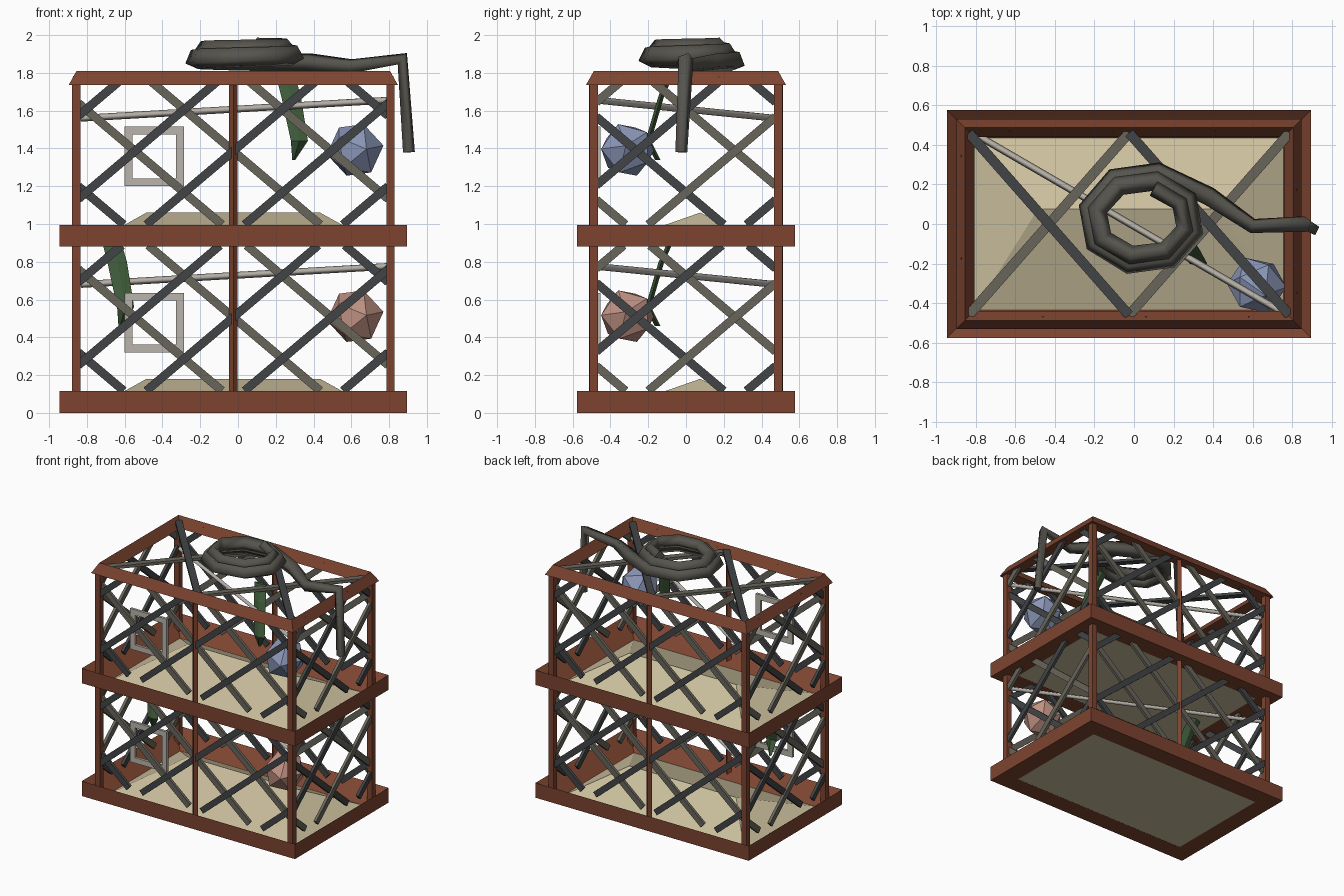
import bpy, bmesh, math
from mathutils import Vector, Matrix

if "Cube" in bpy.data.objects:
    bpy.data.objects.remove(bpy.data.objects["Cube"])

CX = -0.025        # middle of the cage along x
STOREY = 0.88      # height of one storey


def material(name, r, g, b):
    lin = [(c / 255 / 12.92) if c < 11 else ((c / 255 + 0.055) / 1.055) ** 2.4 for c in (r, g, b)]
    m = bpy.data.materials.new(name)
    m.use_nodes = True
    m.diffuse_color = (*lin, 1)
    m.node_tree.nodes["Principled BSDF"].inputs["Base Color"].default_value = (*lin, 1)
    return m


RUST = material("rust brown", 125, 68, 48)
SAND = material("sand", 203, 191, 157)
DARK = material("dark iron", 66, 68, 70)
GREY = material("warm grey iron", 104, 101, 91)
PALE = material("pale metal", 186, 181, 172)
SCALE = material("dark scales", 86, 84, 77)
GREEN = material("leaf green", 62, 90, 58)
BLUE = material("dusty blue", 139, 151, 184)
PINK = material("dusty pink", 192, 146, 131)


def finish(name, bm, mat):
    bmesh.ops.recalc_face_normals(bm, faces=bm.faces)
    me = bpy.data.meshes.new(name)
    bm.to_mesh(me)
    bm.free()
    me.materials.append(mat)
    ob = bpy.data.objects.new(name, me)
    bpy.context.collection.objects.link(ob)
    return ob


def beam(bm, p, q, width, depth, normal):
    """Box from p to q whose broad side faces along normal."""
    p, q, n = Vector(p), Vector(q), Vector(normal)
    d = (q - p).normalized()
    side = n.cross(d).normalized()
    n = d.cross(side)
    rot = Matrix((d, side, n)).transposed().to_4x4()
    size = Matrix.Diagonal(((q - p).length, width, depth, 1))
    bmesh.ops.create_cube(bm, size=1, matrix=Matrix.Translation((p + q) / 2) @ rot @ size)


def rim(name, hx, hy, profile):
    """Sweep a (inset, z) profile round a rectangle."""
    bm = bmesh.new()
    rings = []
    for sx, sy in ((-1, -1), (1, -1), (1, 1), (-1, 1)):
        rings.append([bm.verts.new((CX + sx * (hx - i), sy * (hy - i), z)) for i, z in profile])
    n = len(profile)
    for a in range(4):
        r, s = rings[a], rings[(a + 1) % 4]
        for k in range(n):
            bm.faces.new((r[k], r[(k + 1) % n], s[(k + 1) % n], s[k]))
    return finish(name, bm, RUST)


def tube(name, points, radii, thick, mat):
    """Low-poly tube along a path, turned into a mesh."""
    cu = bpy.data.curves.new(name, "CURVE")
    cu.dimensions = "3D"
    cu.bevel_depth = thick
    cu.bevel_resolution = 0
    cu.use_fill_caps = True
    sp = cu.splines.new("POLY")
    sp.points.add(len(points) - 1)
    for pt, co, r in zip(sp.points, points, radii):
        pt.co = (*co, 1)
        pt.radius = r
    cu.materials.append(mat)
    ob = bpy.data.objects.new(name, cu)
    bpy.context.collection.objects.link(ob)
    bpy.ops.object.select_all(action="DESELECT")
    ob.select_set(True)
    bpy.context.view_layer.objects.active = ob
    bpy.ops.object.convert(target="MESH")
    return ob


def lattice(name, place, normal, half, first, z0, rule):
    """Crossed slats clipped to a panel; rule(slant, index) tells dark from grey."""
    bms = {True: bmesh.new(), False: bmesh.new()}
    rise, run = 0.77, 0.91
    for slant in (1, -1):
        for k in range(6):
            u0 = first + 0.52 * k
            lo, hi = max(0, (-half - u0) / run), min(1, (half - u0) / run)
            if hi - lo < 0.03:
                continue
            ends = [place(slant * (u0 + run * t), z0 + rise * t) for t in (lo, hi)]
            shift = Vector(normal) * 0.006 * slant
            beam(bms[rule(slant, k)], ends[0] + shift, ends[1] + shift, 0.045, 0.022, normal)
    finish(name + "_dark_slats", bms[True], DARK)
    finish(name + "_grey_slats", bms[False], GREY)


# Trays with sloped inner walls and hipped sand beds
for level, tag in enumerate(("lower", "upper")):
    z = level * STOREY
    rim(tag + "_tray", 0.92, 0.576, [(0, z), (0, z + 0.116), (0.143, z)])
    bm = bmesh.new()
    base = [bm.verts.new((CX + x, y, z + 0.002)) for x, y in
            ((-0.78, -0.435), (0.78, -0.435), (0.78, 0.435), (-0.78, 0.435))]
    a, b = (bm.verts.new((CX + x, 0.075, z + 0.18)) for x in (-0.46, 0.46))
    for f in (base, (base[0], base[1], b, a), (base[1], base[2], b),
              (base[2], base[3], a, b), (base[3], base[0], a)):
        bm.faces.new(f)
    finish(tag + "_sand_bed", bm, SAND)

# Triangular top frame
rim("top_frame", 0.872, 0.53, [(0, 1.735), (0.042, 1.81), (0.09, 1.735)])

# Corner and middle posts
for z0, z1, tag in ((0.03, 0.89, "lower"), (0.91, 1.76, "upper")):
    bm = bmesh.new()
    for sy in (-1, 1):
        for sx in (-1, 1):
            x = CX + sx * 0.832
            beam(bm, (x, sy * 0.488, z0), (x, sy * 0.488, z1), 0.044, 0.044, (0, 1, 0))
        beam(bm, (CX, sy * 0.49, z0), (CX, sy * 0.49, z1), 0.032, 0.032, (1, 1, 0))
    finish(tag + "_posts", bm, RUST)

# Wall lattices on every storey
for level, tag in enumerate(("lower", "upper")):
    z = 0.117 + level * STOREY
    for s, side in ((-1, "front"), (1, "back")):
        lattice(f"{tag}_{side}", lambda u, h, s=s: Vector((CX - s * u, s * 0.485, h)), (0, s, 0),
                0.82, -1.5, z, lambda slant, k: slant == 1 or k in (0, 4))
    for s, side in ((1, "left"), (-1, "right")):
        lattice(f"{tag}_{side}", lambda u, h, s=s: Vector((CX + s * 0.832, s * u, h)), (s, 0, 0),
                0.475, -1.24, z, lambda slant, k: (k + (slant < 0)) % 2 == 1)

# Lid: two crossed pairs
bms = {1: bmesh.new(), -1: bmesh.new()}
for x0 in (-0.81, 0.0):
    for s in (1, -1):
        h = 1.772 + 0.004 * s
        beam(bms[s], (CX + x0, s * 0.46, h), (CX + x0 + 0.81, -s * 0.46, h), 0.05, 0.022, (0, 0, 1))
finish("lid_dark_slats", bms[1], DARK)
finish("lid_grey_slats", bms[-1], GREY)

# Furnishings of each storey
for level, (tag, ball_mat, leaf_x) in enumerate((("lower", PINK, -0.92), ("upper", BLUE, 0.0))):
    z = level * STOREY
    # Slanting perch
    tube(tag + "_perch", [(-0.83, 0.47, z + 0.68), (0.79, -0.47, z + 0.775)], [1, 1], 0.018, PALE)

    # Square hanging frame
    bm = bmesh.new()
    cx, cz, r = -0.443, z + 0.478, 0.137
    for s in (-1, 1):
        beam(bm, (cx - 0.158, -0.462, cz + s * r), (cx + 0.158, -0.462, cz + s * r), 0.042, 0.02, (0, 1, 0))
        beam(bm, (cx + s * r, -0.462, cz - r), (cx + s * r, -0.462, cz + r), 0.042, 0.02, (0, 1, 0))
    finish(tag + "_square_frame", bm, PALE)

    # Faceted ball
    bm = bmesh.new()
    spin = Matrix.Rotation(0.35, 4, "X") @ Matrix.Rotation(0.3, 4, "Y")
    bmesh.ops.create_icosphere(bm, subdivisions=1, radius=0.152,
                               matrix=Matrix.Translation((0.62, -0.31, z + 0.512)) @ spin)
    finish(tag + "_ball", bm, ball_mat)

    # Hanging leaf: a folded blade with a bent tip
    bm = bmesh.new()
    rows = []
    for x, y, h, w in ((0.25, -0.08, 0.91, 0.05), (0.28, -0.13, 0.8, 0.052),
                       (0.325, -0.2, 0.56, 0.045), (0.295, -0.15, 0.46, 0.008)):
        rows.append([bm.verts.new((leaf_x + x + dx * w, y + dy, z + h))
                     for dx, dy in ((-1, 0), (0, -0.015), (1, 0), (0, 0.015))])
    for r, s in zip(rows, rows[1:]):
        for k in range(4):
            bm.faces.new((r[k], r[(k + 1) % 4], s[(k + 1) % 4], s[k]))
    bm.faces.new(rows[0])
    bm.faces.new(rows[-1])
    finish(tag + "_leaf", bm, GREEN)

# Coiled serpent on the lid with its end hanging over the side
path, radii = [], []
steps = 17
for i in range(steps):
    t = i / (steps - 1)
    a = math.radians(75 + 720 * (1 - t))
    path.append((0.045 + (0.21 + 0.085 * t) * math.cos(a),
                 0.02 + (0.165 + 0.085 * t) * math.sin(a), 1.945 - 0.085 * t))
    radii.append(0.75 + 0.25 * min(1, 3 * t))
path += [(0.38, 0.14, 1.855), (0.6, -0.01, 1.835), (0.87, 0.0, 1.875), (0.905, -0.025, 1.38)]
radii += [0.95, 0.75, 0.75, 0.6]
tube("serpent", path, radii, 0.055, SCALE)
